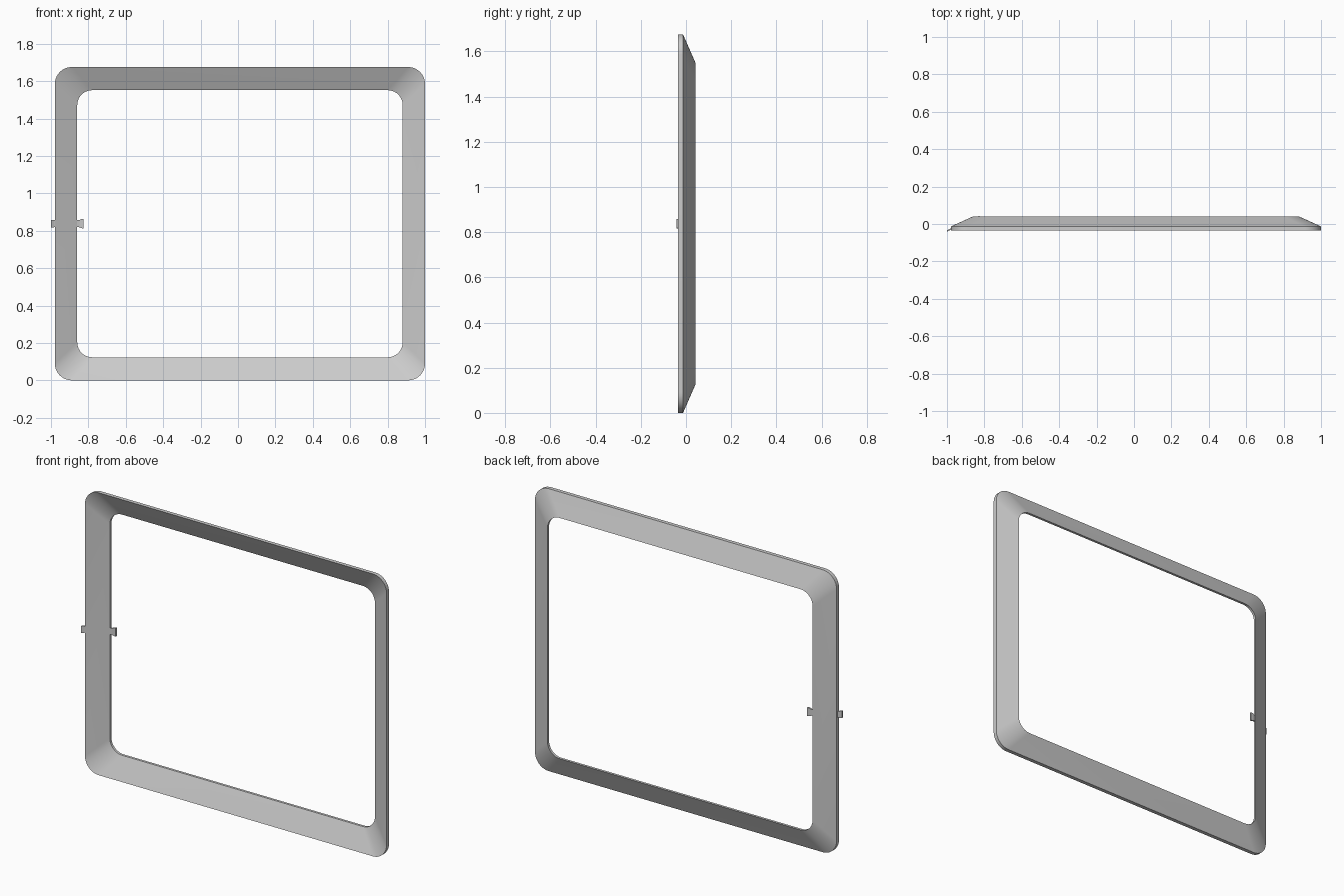
import bpy, bmesh, math

if "Cube" in bpy.data.objects:
    bpy.data.objects.remove(bpy.data.objects["Cube"])

CX, CZ = 0.0105, 0.8375   # centre of the frame


def finish(name, bm):
    bmesh.ops.recalc_face_normals(bm, faces=bm.faces)
    mesh = bpy.data.meshes.new(name)
    bm.to_mesh(mesh)
    bm.free()
    obj = bpy.data.objects.new(name, mesh)
    bpy.context.collection.objects.link(obj)
    return obj


def rounded_loop(bm, half_w, half_h, r, y, steps=10):
    corners = ((1, 1, 0), (-1, 1, 90), (-1, -1, 180), (1, -1, 270))
    return [bm.verts.new((CX + sx * (half_w - r) + r * math.cos(a), y,
                          CZ + sz * (half_h - r) + r * math.sin(a)))
            for sx, sz, start in corners
            for a in (math.radians(start + 90 * i / steps) for i in range(steps + 1))]


# Sloping frame: thin parallelogram section, outer edge forward, inner edge back
bm = bmesh.new()
outer, inner = (0.9895, 0.8375, 0.09), (0.870, 0.714, 0.08)
loops = [rounded_loop(bm, *size, y) for size, y in
         ((outer, -0.036), (outer, -0.013), (inner, 0.041), (inner, 0.026))]
for k in range(4):
    a, b = loops[k], loops[(k + 1) % 4]
    for i in range(len(a)):
        j = (i + 1) % len(a)
        bm.faces.new((a[i], a[j], b[j], b[i]))
frame = finish("frame", bm)
bpy.context.view_layer.objects.active = frame
frame.select_set(True)
bpy.ops.object.shade_smooth_by_angle(angle=math.radians(25))


def tab(name, stations):
    """Small flared tab; each station is x, front y, back y, half height."""
    bm = bmesh.new()
    rings = [[bm.verts.new((x, y, CZ + s * h)) for y, s in
              ((y0, -1), (y1, -1), (y1, 1), (y0, 1))] for x, y0, y1, h in stations]
    for a, b in zip(rings, rings[1:]):
        for i in range(4):
            j = (i + 1) % 4
            bm.faces.new((a[i], a[j], b[j], b[i]))
    bm.faces.new(rings[0])
    bm.faces.new(rings[-1])
    return finish(name, bm)


# Tabs sticking out of the left rail, following its slope
tab("outer_tab", [(-1.0, -0.042, -0.034, 0.021), (-0.985, -0.034, -0.026, 0.019),
                  (-0.965, -0.027, -0.016, 0.018)])
tab("inner_tab", [(-0.875, 0.023, 0.033, 0.018), (-0.848, 0.030, 0.039, 0.019),
                  (-0.838, 0.031, 0.041, 0.024), (-0.825, 0.032, 0.042, 0.025)])
